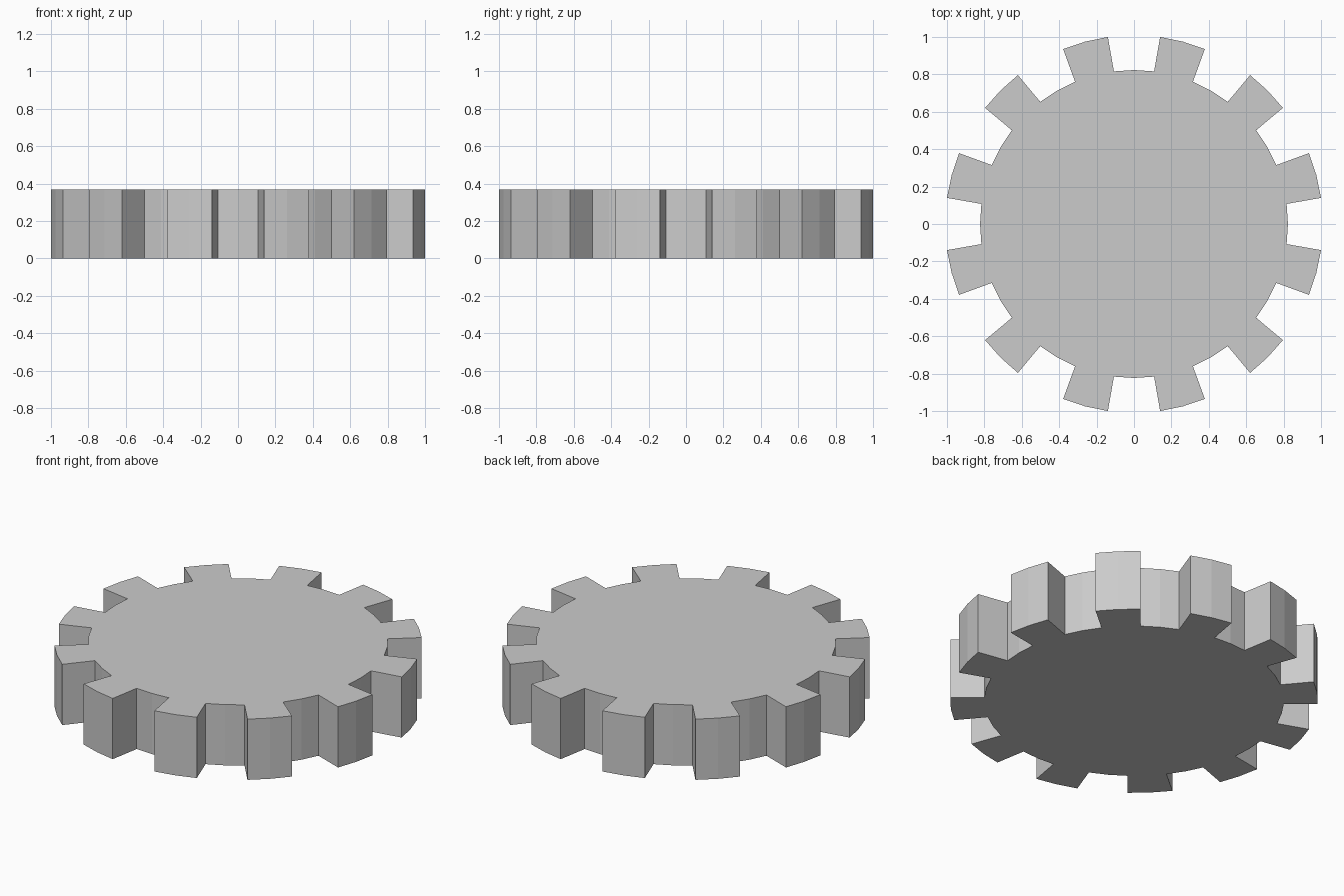
import bpy
import bmesh
from math import radians, sin, cos

if "Cube" in bpy.data.objects:
    bpy.data.objects.remove(bpy.data.objects["Cube"])

TEETH = 12
ROOT_R = 0.823
TIP_R = 1.0095
HEIGHT = 0.368

# One tooth and the gap beside it: (radius, angle in degrees)
PITCH = [
    (ROOT_R, 0.0),
    (ROOT_R, 7.5),
    (TIP_R, 7.95),
    (TIP_R, 15.0),
    (TIP_R, 22.05),
    (ROOT_R, 22.5),
]

bm = bmesh.new()

# Gear outline, repeated around the centre
outline = []
for i in range(TEETH):
    for r, deg in PITCH:
        a = radians(deg + i * 360 / TEETH)
        outline.append(bm.verts.new((r * cos(a), r * sin(a), 0)))
base = bm.faces.new(outline)

# Extrude to a solid disc
top = bmesh.ops.extrude_face_region(bm, geom=[base], use_keep_orig=True)
verts = [g for g in top["geom"] if isinstance(g, bmesh.types.BMVert)]
bmesh.ops.translate(bm, verts=verts, vec=(0, 0, HEIGHT))
bmesh.ops.recalc_face_normals(bm, faces=bm.faces[:])

mesh = bpy.data.meshes.new("gear_wheel")
bm.to_mesh(mesh)
bm.free()
gear = bpy.data.objects.new("gear_wheel", mesh)
bpy.context.collection.objects.link(gear)
